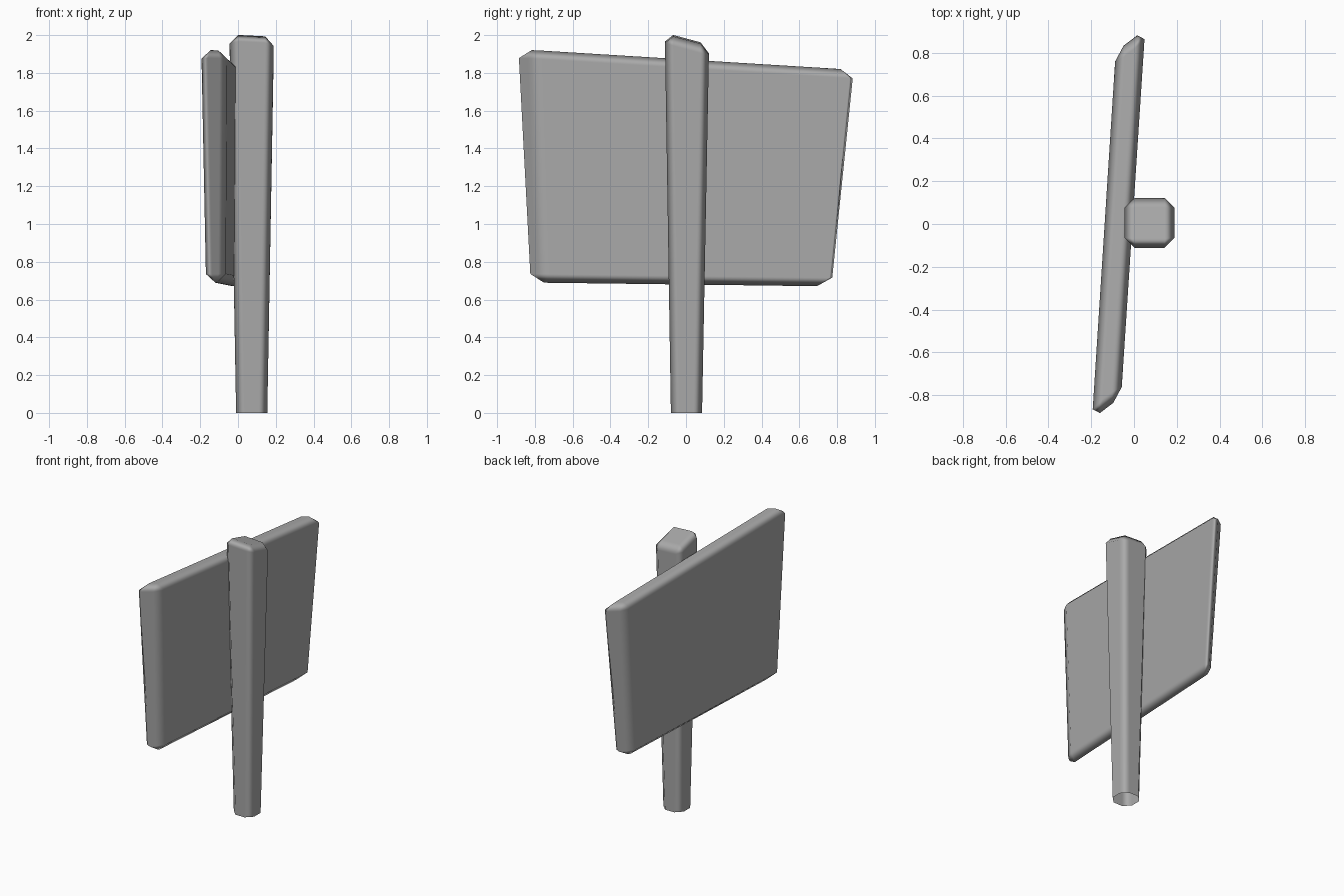
import bpy

if "Cube" in bpy.data.objects:
    bpy.data.objects.remove(bpy.data.objects["Cube"], do_unlink=True)

gray = bpy.data.materials.new("plain_gray")
gray.use_nodes = True
gray.diffuse_color = (0.4, 0.4, 0.4, 1)
gray.node_tree.nodes["Principled BSDF"].inputs["Base Color"].default_value = (0.4, 0.4, 0.4, 1)


def chamfered_block(name, bottom, top, width, closed=True):
    """Block from two four-corner rings (counter-clockwise from above)."""
    faces = [(i, (i + 1) % 4, (i + 1) % 4 + 4, i + 4) for i in range(4)]
    faces.append((4, 5, 6, 7))
    if closed:
        faces.append((3, 2, 1, 0))
    mesh = bpy.data.meshes.new(name)
    mesh.from_pydata(bottom + top, [], faces)
    mesh.materials.append(gray)
    mesh.shade_smooth()
    obj = bpy.data.objects.new(name, mesh)
    bpy.context.collection.objects.link(obj)
    # Single chamfer, shaded soft while the large faces stay flat
    bevel = obj.modifiers.new("chamfer", 'BEVEL')
    bevel.width = width
    bevel.segments = 1
    bevel.limit_method = 'ANGLE'
    bevel.harden_normals = True
    return obj


# Tapered post with a sloping top, open underneath
chamfered_block(
    "post",
    [(-0.01, -0.08, 0), (0.155, -0.08, 0), (0.155, 0.085, 0), (-0.01, 0.085, 0)],
    [(-0.045, -0.112, 2.015), (0.19, -0.112, 2.003),
     (0.19, 0.122, 1.94), (-0.045, 0.122, 1.952)],
    0.046, closed=False)

# Crooked sign board with skewed ends
chamfered_block(
    "sign_board",
    [(-0.172, -0.85, 0.69), (-0.068, -0.77, 0.69),
     (0.032, 0.8, 0.67), (-0.072, 0.71, 0.67)],
    [(-0.197, -0.915, 1.925), (-0.06, -0.81, 1.922),
     (0.053, 0.915, 1.815), (-0.086, 0.81, 1.82)],
    0.046)
